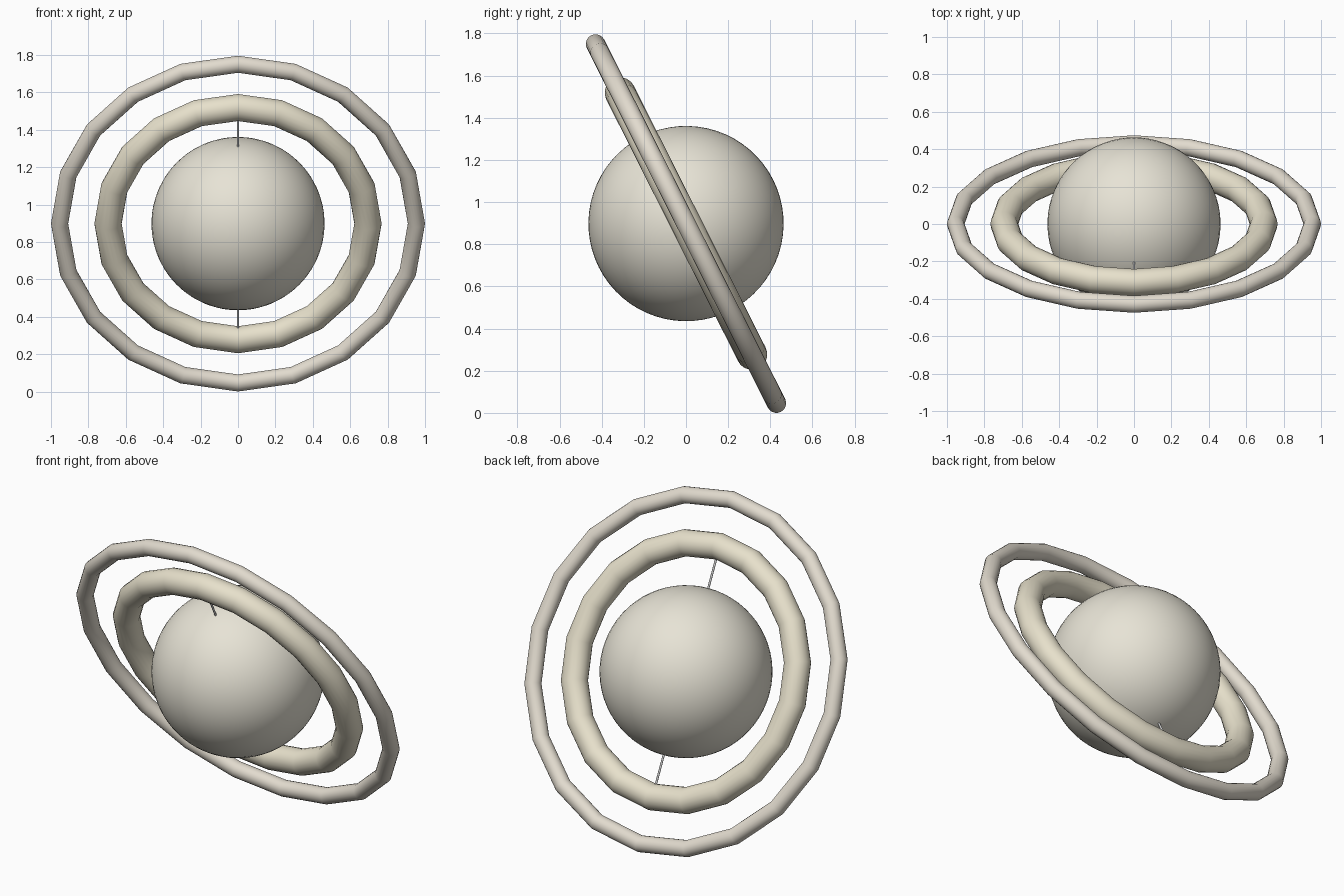
import bpy
import math

if "Cube" in bpy.data.objects:
    bpy.data.objects.remove(bpy.data.objects["Cube"])

TILT = math.radians(26.73)
CENTRE = (0, 0, 0.898)


def finish(name, color=None):
    obj = bpy.context.object
    obj.name = name
    bpy.ops.object.shade_smooth_by_angle(angle=math.radians(40))
    if color:
        mat = bpy.data.materials.new(name + "_material")
        mat.diffuse_color = (*color, 1)
        mat.use_nodes = True
        mat.node_tree.nodes["Principled BSDF"].inputs["Base Color"].default_value = mat.diffuse_color
        obj.data.materials.append(mat)
    return obj


def ring(name, major, minor, color):
    bpy.ops.mesh.primitive_torus_add(
        major_segments=20, minor_segments=20, major_radius=major,
        minor_radius=minor, location=CENTRE,
        rotation=(math.pi / 2 + TILT, 0, 0))
    return finish(name, color)


# Central globe
bpy.ops.mesh.primitive_uv_sphere_add(
    segments=64, ring_count=32, radius=0.463, location=CENTRE,
    rotation=(TILT, 0, 0))
finish("globe", (0.80, 0.77, 0.67))

# Two tilted rings with coarse segments around and a round tube
ring("inner_ring", 0.695, 0.073, (0.80, 0.75, 0.60))
ring("outer_ring", 0.954, 0.046, (0.76, 0.71, 0.62))

# Thin axle through the globe, holding it inside the inner ring
bpy.ops.mesh.primitive_cylinder_add(
    vertices=12, radius=0.006, depth=1.36, location=CENTRE,
    rotation=(TILT, 0, 0))
finish("axle")
